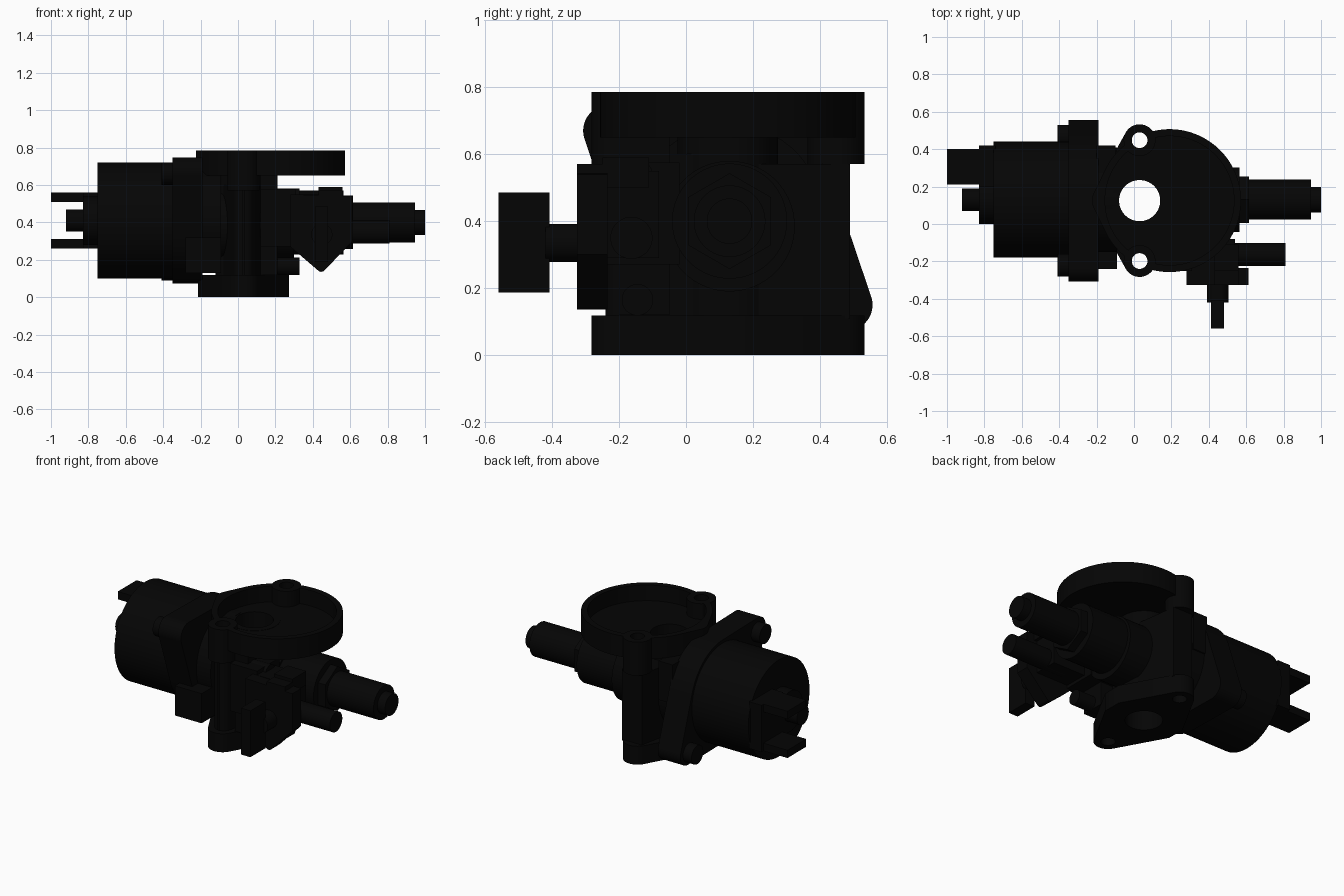
import bpy, bmesh, math
from mathutils import Vector
from mathutils.geometry import convex_hull_2d

cube = bpy.data.objects.get("Cube")
if cube:
    bpy.data.objects.remove(cube, do_unlink=True)

black = bpy.data.materials.new("black_plastic")
black.use_nodes = True
colour = (0.0015, 0.0015, 0.0015, 1)
black.diffuse_color = colour
black.node_tree.nodes["Principled BSDF"].inputs["Base Color"].default_value = colour

parts = []


def place(axis, along, u, v):
    return {"x": (along, u, v), "y": (u, along, v), "z": (u, v, along)}[axis]


def hull(name, axis, start, end, circles, sides=48):
    """Extrude the outline around circles (u, v, radius); radius 0 is a corner."""
    pts = []
    for u, v, r in circles:
        for i in range(sides if r else 1):
            t = math.tau * (i + 0.5) / sides
            pts.append(Vector((u + r * math.cos(t), v + r * math.sin(t))))
    outline = [pts[i] for i in convex_hull_2d(pts)]
    bm = bmesh.new()
    face = bm.faces.new([bm.verts.new(place(axis, start, *p)) for p in outline])
    new = bmesh.ops.extrude_face_region(bm, geom=[face])["geom"]
    shift = place(axis, end - start, 0, 0)
    bmesh.ops.translate(bm, vec=shift, verts=[g for g in new if isinstance(g, bmesh.types.BMVert)])
    bmesh.ops.recalc_face_normals(bm, faces=bm.faces)
    mesh = bpy.data.meshes.new(name)
    bm.to_mesh(mesh)
    bm.free()
    obj = bpy.data.objects.new(name, mesh)
    mesh.materials.append(black)
    bpy.context.collection.objects.link(obj)
    parts.append(obj)
    return obj


def cyl(name, axis, start, end, u, v, r, sides=48):
    return hull(name, axis, start, end, [(u, v, r)], sides)


def box(name, x, y, z):
    return hull(name, "x", x[0], x[1], [(a, b, 0) for a in y for b in z])


def cut(obj, cutters):
    bpy.context.view_layer.objects.active = obj
    for c in cutters:
        mod = obj.modifiers.new("cut", "BOOLEAN")
        mod.operation = "DIFFERENCE"
        mod.solver = "EXACT"
        mod.object = c
        bpy.ops.object.modifier_apply(modifier=mod.name)


def cutter(name, *args):
    obj = cyl(name, *args)
    parts.remove(obj)
    obj.hide_render = True
    return obj


# Cutters: central bore, two bolt holes, bowl recess
BX, BY = 0.03, 0.125
EARS = (-0.198, 0.448)
holes = [cutter("bore_cutter", "z", -0.1, 0.9, BX, BY, 0.11)]
holes += [cutter("bolt_hole_cutter", "z", -0.1, 0.9, BX, y, 0.042) for y in EARS]
recess = cutter("bowl_cutter", "z", 0.685, 0.9, 0.19, BY, 0.345, 80)

# Shallow bowl on top
bowl = hull("bowl", "z", 0.65, 0.785, [(0.19, BY, 0.382), (-0.14, BY, 0.085)], 96)
cut(bowl, [recess])

# Base flange with flat sides and two round ears
base_outline = [(BX + sx * 0.243, BY + sy * 0.06, 0) for sx in (-1, 1) for sy in (-1, 1)]
base_outline += [(BX, y, 0.085) for y in EARS]

# Bore barrel, horizontal body and webs below the bowl
body = [bowl,
        hull("base_flange", "z", 0, 0.118, base_outline),
        cyl("bore_barrel", "z", 0.05, 0.687, BX, BY, 0.15),
        cyl("valve_body", "x", -0.1, 0.3, 0.13, 0.385, 0.195),
        cyl("motor_neck", "x", -0.2, -0.09, 0.13, 0.41, 0.28),
        hull("front_web", "z", 0.11, 0.6, [(BX, EARS[0] + 0.012, 0.054), (BX, BY, 0.13)]),
        hull("rear_web", "z", 0.11, 0.57, [(-0.03, 0.49, 0), (0.11, 0.49, 0), (BX, BY, 0.13)])]
body += [cyl("bowl_bolt_boss", "z", 0.57, 0.785, BX, y, 0.085) for y in EARS]
for obj in body:
    cut(obj, holes)
for c in holes + [recess]:
    bpy.data.objects.remove(c, do_unlink=True)

# Motor flange with two diagonal ears, screws and motor can
hull("motor_flange", "x", -0.35, -0.19, [(0.125, 0.41, 0.33), (-0.23, 0.67, 0.077), (0.48, 0.15, 0.077)], 72)
for y, z in ((-0.22, 0.66), (0.47, 0.15)):
    cyl("flange_screw", "x", -0.41, -0.35, y, z, 0.06, 32)
cyl("motor_can", "x", -0.75, -0.34, 0.13, 0.41, 0.31, 80)
cyl("motor_end_boss", "x", -0.83, -0.74, 0.13, 0.41, 0.13)
cyl("motor_shaft_tip", "x", -0.92, -0.82, 0.13, 0.41, 0.06)
box("connector_base", (-0.83, -0.74), (0.2, 0.42), (0.26, 0.56))
for z in (0.26, 0.51):
    box("connector_tab", (-1, -0.74), (0.21, 0.4), (z, z + 0.05))
box("lower_neck_block", (-0.28, -0.09), (-0.24, 0.1), (0.13, 0.32))
box("upper_neck_block", (-0.2, -0.1), (0.1, 0.42), (0.4, 0.65))

# Main outlet hose fitting
for name, x0, x1, r, sides in (("outlet_collar", 0.25, 0.565, 0.172, 48), ("outlet_nut", 0.56, 0.615, 0.143, 6),
                               ("outlet_hose", 0.6, 0.945, 0.107, 48), ("outlet_tip", 0.94, 1, 0.068, 32)):
    cyl(name, "x", x0, x1, 0.13, 0.4, r, sides)

# Second, thinner hose
cyl("small_hose", "x", 0.4, 0.81, -0.163, 0.35, 0.063, 32)

# Side housing with screw lugs
box("side_housing", (0.12, 0.31), (-0.25, -0.02), (0.27, 0.575))
box("housing_post", (0.12, 0.21), (-0.2, -0.05), (0.12, 0.66))
for z in (0.165, 0.535):
    cyl("housing_lug", "x", 0.14, 0.33, -0.145, z, 0.047, 32)
box("regulator_block", (0.3, 0.54), (-0.25, -0.08), (0.29, 0.55))
box("regulator_cap", (0.43, 0.56), (-0.25, -0.11), (0.5, 0.59))

# Pointed front cover, shaft and lever plate
hull("pointed_cover", "y", -0.325, -0.235,
     [(0.28, 0.27, 0), (0.445, 0.16, 0.024), (0.613, 0.3, 0), (0.613, 0.54, 0), (0.28, 0.55, 0)])
box("cover_top", (0.43, 0.56), (-0.325, -0.235), (0.5, 0.57))
cyl("lever_shaft", "y", -0.42, -0.31, 0.448, 0.335, 0.057, 32)
box("lever_plate", (0.413, 0.48), (-0.56, -0.408), (0.187, 0.485))

# Smooth round walls, sharp edges
bpy.ops.object.select_all(action="DESELECT")
for obj in parts:
    obj.select_set(True)
bpy.context.view_layer.objects.active = parts[0]
bpy.ops.object.shade_smooth_by_angle(angle=math.radians(30))
